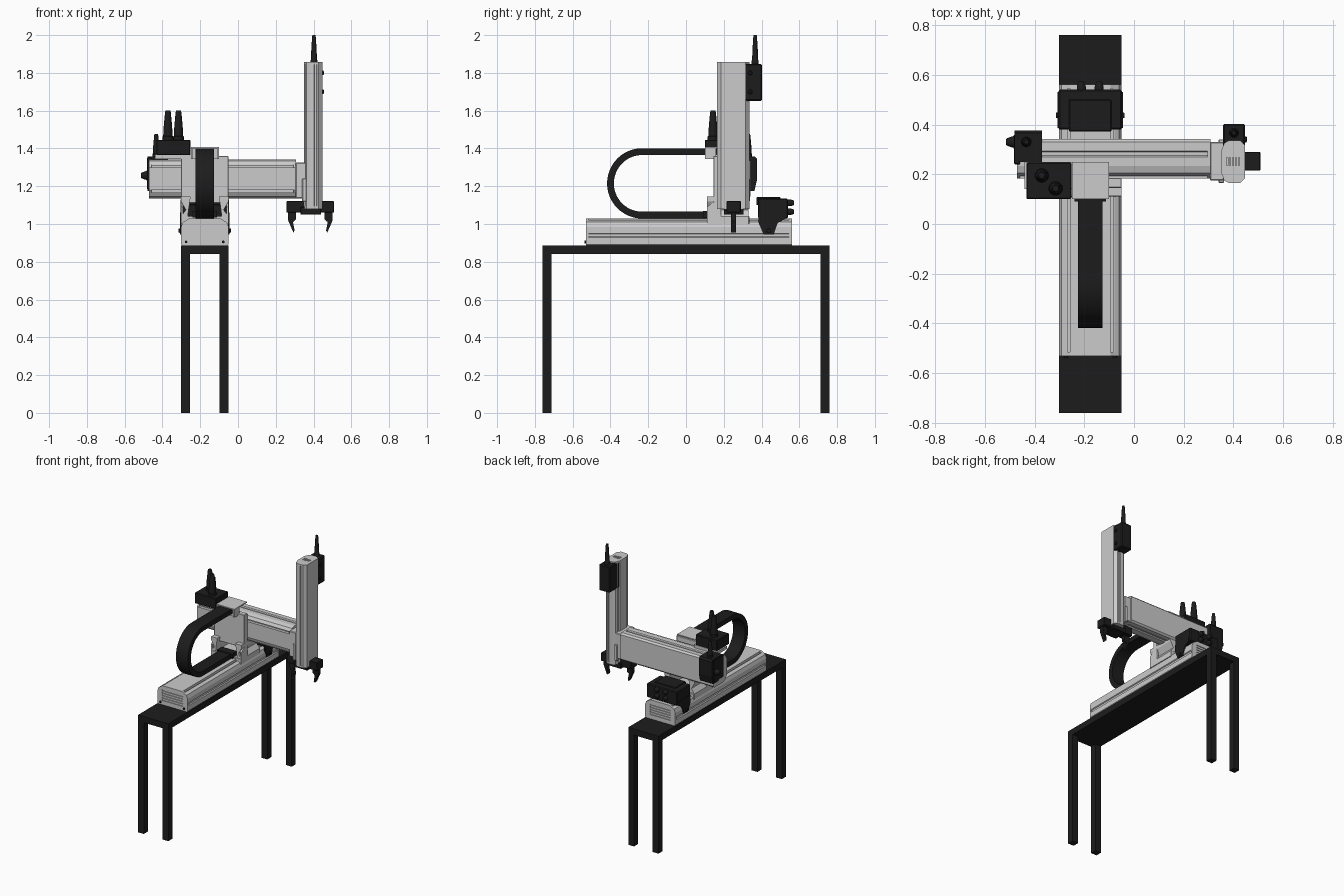
import bpy, bmesh, math
from mathutils import Vector

if "Cube" in bpy.data.objects:
    bpy.data.objects.remove(bpy.data.objects["Cube"])

BLACK = bpy.data.materials.new("black")
BLACK.diffuse_color = (0.012, 0.012, 0.012, 1)
BLACK.use_nodes = True
BLACK.node_tree.nodes["Principled BSDF"].inputs["Base Color"].default_value = BLACK.diffuse_color


def finish(name, bm, mat=None, bevel=0, smooth=False):
    bmesh.ops.recalc_face_normals(bm, faces=bm.faces[:])
    if bevel:
        bmesh.ops.bevel(bm, geom=bm.edges[:], offset=bevel, segments=1, affect='EDGES')
    me = bpy.data.meshes.new(name)
    bm.to_mesh(me)
    bm.free()
    if mat:
        me.materials.append(mat)
    if smooth:
        for p in me.polygons:
            p.use_smooth = True
        me.set_sharp_from_angle(angle=math.radians(35))
    ob = bpy.data.objects.new(name, me)
    bpy.context.collection.objects.link(ob)
    return ob


def prism(name, pts, axis, a, b, mat=None, bevel=0, smooth=False):
    """Extrude a 2D outline along x, y or z from a to b."""
    put = {'x': lambda p, t: (t, p[0], p[1]),
           'y': lambda p, t: (p[0], t, p[1]),
           'z': lambda p, t: (p[0], p[1], t)}[axis]
    bm = bmesh.new()
    face = bm.faces.new([bm.verts.new(put(p, a)) for p in pts])
    ext = bmesh.ops.extrude_face_region(bm, geom=[face])
    shift = Vector(put((0, 0), b - a))
    for v in ext['geom']:
        if isinstance(v, bmesh.types.BMVert):
            v.co += shift
    return finish(name, bm, mat, bevel, smooth)


def box(name, x0, x1, y0, y1, z0, z1, mat=None, bevel=0):
    return prism(name, [(x0, y0), (x1, y0), (x1, y1), (x0, y1)], 'z', z0, z1, mat, bevel)


def lathe(name, profile, base, direction=(0, 0, 1), mat=BLACK, n=20):
    """Round part from (radius, height) pairs, pointing along direction."""
    q = Vector((0, 0, 1)).rotation_difference(Vector(direction))
    bm = bmesh.new()
    rings = [[bm.verts.new(Vector(base) + q @ Vector((r * math.cos(i * math.tau / n),
              r * math.sin(i * math.tau / n), h))) for i in range(n)] for r, h in profile]
    for r0, r1 in zip(rings, rings[1:]):
        for i in range(n):
            bm.faces.new((r0[i], r0[(i + 1) % n], r1[(i + 1) % n], r1[i]))
    bm.faces.new(rings[0])
    bm.faces.new(rings[-1])
    return finish(name, bm, mat, smooth=True)


def cable_cone(name, r, h, base, direction=(0, 0, 1)):
    lathe(name, [(r, 0), (r, h * .12), (r * .9, h * .14), (r * .78, h * .5),
                 (r * .55, h * .93), (r * .45, h)], base, direction)


def rail(w, h, corner=.004, grooves=True):
    """Symmetric linear-axis profile: (across, outward)."""
    c = w / 2
    half = [(c - corner, 0), (c, corner)]
    if grooves:
        half += [(c, .30 * h), (c - .007, .33 * h), (c - .007, .42 * h), (c, .45 * h)]
    half += [(c, .68 * h), (c - .010, .86 * h), (c - .028, .93 * h)]
    if grooves:
        half += [(c - .034, .93 * h), (c - .034, .87 * h), (c - .044, .87 * h)]
    half += [(c - .044, h)]
    return half + [(-u, v) for u, v in reversed(half)]


def cut(ob, cutters):
    """Subtract boxes, then drop the helpers."""
    for k in cutters:
        cu = box("cutter", *k)
        cu.hide_render = True
        m = ob.modifiers.new("slot", 'BOOLEAN')
        m.operation, m.solver, m.object = 'DIFFERENCE', 'EXACT', cu
        bpy.context.view_layer.objects.active = ob
        bpy.ops.object.modifier_apply(modifier=m.name)
        bpy.data.objects.remove(cu)


# Table
box("table_top", -.302, -.05, -.76, .76, .84, .886, BLACK)
for x in (-.302, -.098):
    for y in (-.76, .712):
        box("table_leg", x, x + .048, y, y + .048, 0, .84, BLACK)

# Base axis running along y, with slotted end caps
yp = lambda g: [(-.176 + u, .886 + v) for u, v in rail(.252, .144, .006, g)]
prism("base_rail", yp(True), 'y', -.515, .545)
for a, b, face in ((-.53, -.515, -.53), (.545, .56, .56)):
    cap = prism("base_end_cap", yp(False), 'y', a, b)
    cut(cap, [(-.262, -.09, face - .006, face + .006, z, z + .009)
              for z in (.918, .936, .954, .972, .990)])
for x in (-.275, -.078):
    lathe("cap_bolt", [(.007, 0), (.007, .008)], (x, -.53, .905), (0, -1, 0))

# Saddle joining base axis and cross beam
box("saddle_plate", -.302, -.05, .11, .335, 1.0, 1.042, None, .003)
for s in (-1, 1):
    side = [(.126, 1.0), (.126, 1.04), (.100, 1.075), (.126, 1.12), (.126, 1.145),
            (.075, 1.145), (.085, 1.08), (.095, 1.0)]
    prism("saddle_bracket", [(-.176 + s * u, z) for u, z in side], 'y', .112, .33)
box("carriage_plate", -.302, -.05, .145, .185, 1.11, 1.36, None, .003)
for x in (-.302, -.062):
    prism("carriage_gusset", [(.11, 1.0), (.11, 1.09), (.146, 1.115), (.185, 1.115), (.185, 1.0)],
          'x', x, x + .012)

# Cross beam along x
xp = lambda g: [(.342 - v, 1.239 + u) for u, v in rail(.207, .16, .012, g)]
prism("cross_beam", xp(True), 'x', -.458, .295)
for a, b in ((-.47, -.458), (.295, .308)):
    prism("beam_end_cap", xp(False), 'x', a, b)

# Vertical column with rounded back and slotted top
zp = lambda g: [(.447 - v, .25 + u) for u, v in rail(.17, .098, .02, g)]
prism("column", zp(True), 'z', 1.095, 1.845)
prism("column_bottom_cap", zp(False), 'z', 1.08, 1.095)
cap = prism("column_top_cap", zp(False), 'z', 1.845, 1.857)
cut(cap, [(.372 + i * .012, .377 + i * .012, .235, .268, 1.85, 1.87) for i in range(5)])

# Mount between beam and column
box("column_mount", .305, .362, .175, .33, 1.135, 1.325, None, .004)
box("mount_plate", .34, .362, .165, .34, 1.12, 1.24, None, .003)

# Gripper and its two mirrored fingers
box("gripper_body", .257, .508, .215, .29, 1.06, 1.122, BLACK, .003)
box("gripper_neck", .33, .44, .20, .305, 1.05, 1.09, BLACK, .003)
for s in (-1, 1):
    f = [(.118, 1.06), (.118, 1.02), (.09, .955), (.083, .965), (.092, 1.01), (.075, 1.025), (.075, 1.06)]
    prism("gripper_finger", [(.383 + s * u, z) for u, z in f], 'y', .237, .266, BLACK)

# Column motor
box("column_motor", .357, .447, .28, .402, 1.652, 1.848, BLACK, .006)
cable_cone("column_motor_cable", .018, .152, (.402, .366, 1.848))
for z in (1.70, 1.80):
    lathe("motor_knob", [(.012, 0), (.012, .006), (.007, .01)], (.445, .34, z), (1, 0, 0))

# Beam motor wrapping the left end of the beam
prism("beam_motor", [(.25, 1.33), (.25, 1.358), (.365, 1.358), (.375, 1.345), (.375, 1.23),
                     (.362, 1.175), (.30, 1.175), (.30, 1.33)], 'x', -.48, -.37, BLACK)
box("beam_motor_bracket", -.482, -.458, .24, .36, 1.185, 1.352, BLACK, .003)
cable_cone("beam_motor_cable_up", .020, .12, (-.433, .33, 1.357))
cable_cone("beam_motor_cable_side", .026, .034, (-.48, .33, 1.257), (-1, 0, 0))

# Base motor straddling the rail
box("base_motor", -.304, -.048, .38, .54, 1.03, 1.135, BLACK, .006)
box("base_motor_cover", -.262, -.09, .372, .50, 1.10, 1.142, BLACK, .004)
for x0, x1, k, d in ((-.308, -.298, -.306, -1), (-.054, -.044, -.046, 1)):
    prism("base_motor_bracket", [(.385, 1.06), (.385, 1.005), (.41, .945), (.465, .945),
                                 (.485, 1.005), (.53, 1.03), (.53, 1.06)], 'x', x0, x1, BLACK)
    lathe("bracket_knob", [(.012, 0), (.010, .008)], (k, .437, .965), (d, 0, 0))
for x in (-.212, -.14):
    for z in (1.065, 1.112):
        lathe("cable_gland", [(.018, 0), (.018, .015), (.011, .035)], (x, .538, z), (0, 1, 0))

# Junction box on the carriage with twin cables
box("junction_box", -.432, -.252, .10, .247, 1.365, 1.446, BLACK, .004)
box("junction_bracket", -.44, -.24, .14, .25, 1.345, 1.367)
cable_cone("junction_cable", .028, .157, (-.371, .195, 1.444))
cable_cone("junction_cable", .028, .157, (-.315, .143, 1.444))

# Cable chain bent in a U, with its upper bracket
arc = [math.radians(90 + 180 * i / 24) for i in range(25)]
loop = [(r * math.cos(a) - .232, r * math.sin(a) + 1.215) for r, seq in
        ((.186, arc), (.150, arc[::-1])) for a in seq]
band = [(.112, 1.401)] + loop[:25] + [(.112, 1.029), (.112, 1.065)] + loop[25:] + [(.112, 1.365)]
prism("cable_chain", band, 'x', -.226, -.126, BLACK, smooth=True)
box("chain_bracket_top", -.25, -.10, .10, .25, 1.400, 1.408)
for x in (-.25, -.108):
    box("chain_bracket_side", x, x + .008, .10, .16, 1.345, 1.402)
box("chain_bracket_back", -.25, -.10, .112, .15, 1.345, 1.40)
box("chain_foot", -.24, -.112, .09, .15, 1.035, 1.07, BLACK)
